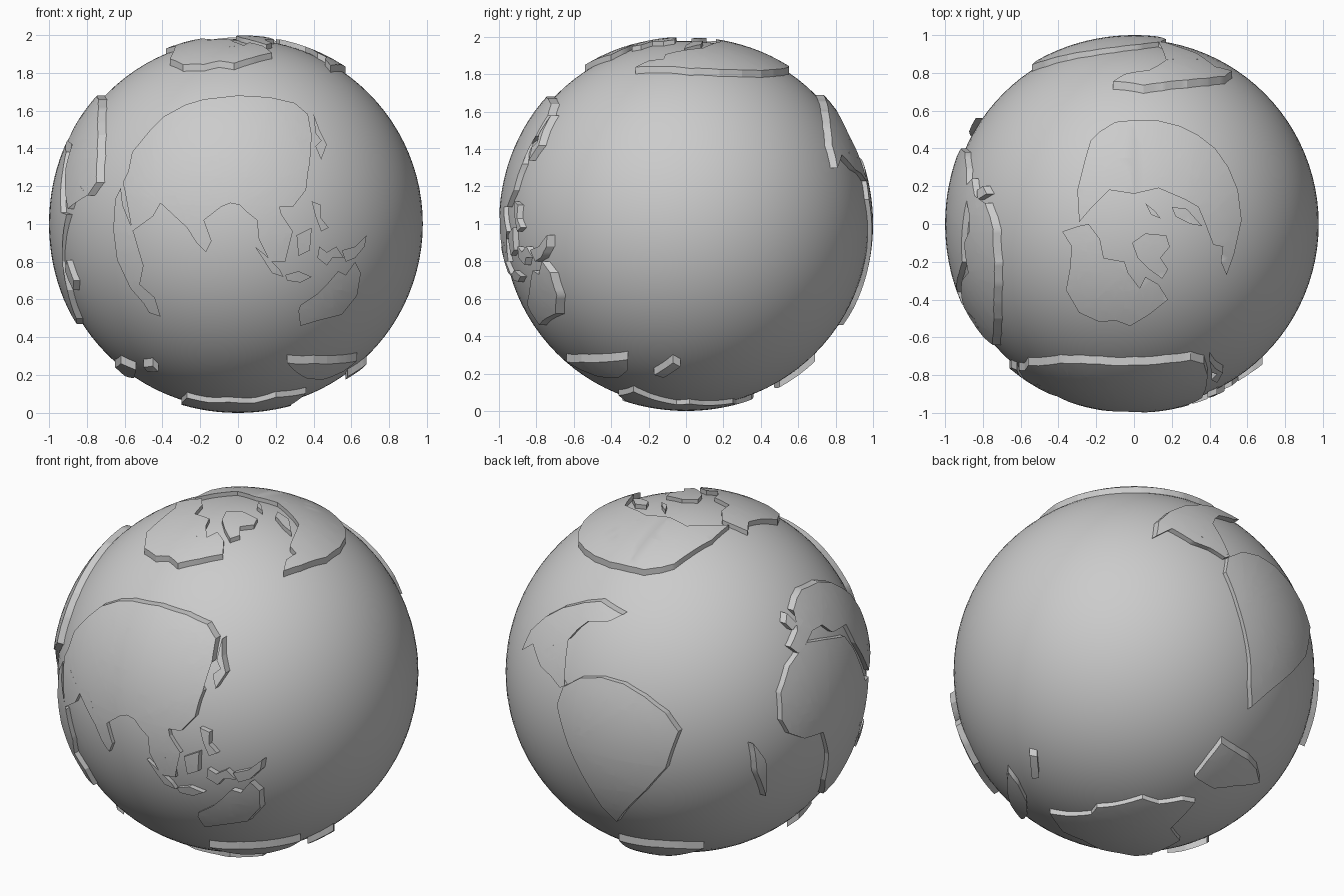
import bpy
import bmesh
import math
from mathutils import Vector

if "Cube" in bpy.data.objects:
    bpy.data.objects.remove(bpy.data.objects["Cube"], do_unlink=True)

OCEAN_RADIUS = 0.978
CENTRE = Vector((0, 0, 1))

# One plain grey for everything
grey = bpy.data.materials.new("plain_grey")
grey.use_nodes = True
grey.diffuse_color = (0.6, 0.6, 0.6, 1)
grey.node_tree.nodes["Principled BSDF"].inputs["Base Color"].default_value = (0.6, 0.6, 0.6, 1)

# Each side of the globe: across direction, up direction, outward direction
X, Y, Z = Vector((1, 0, 0)), Vector((0, 1, 0)), Vector((0, 0, 1))
FRONT, BACK, RIGHT = (X, Z, -Y), (X, Z, Y), (Y, Z, -X)
TOP, BOTTOM = (X, Y, Z), (X, Y, -Z)


def finish(obj):
    """Assign the material and shade smoothly with sharp edges kept."""
    obj.data.materials.append(grey)
    bpy.ops.object.select_all(action="DESELECT")
    obj.select_set(True)
    bpy.context.view_layer.objects.active = obj
    bpy.ops.object.shade_smooth_by_angle(angle=math.radians(30))


def land_height(across, up):
    """Height of the land surface above the plane through the centre."""
    rho = across * across + up * up
    return math.sqrt(OCEAN_RADIUS ** 2 - rho) + 0.022 + 0.045 * rho


def land(name, side, outline):
    """Raise a coastline, given in hundredths, straight out of one side."""
    across, up, out = side
    bm = bmesh.new()
    bm.faces.new([bm.verts.new((u / 100, v / 100, 0)) for u, v in outline])
    bmesh.ops.triangulate(bm, faces=bm.faces[:])
    # Slice into a grid so that the surface can curve
    for axis in (X, Y):
        for step in range(-15, 16):
            bmesh.ops.bisect_plane(bm, geom=bm.verts[:] + bm.edges[:] + bm.faces[:],
                                   plane_co=axis * step * 0.05, plane_no=axis)
    # Wrap onto the globe
    for vert in bm.verts:
        u, v = vert.co.x, vert.co.y
        vert.co = CENTRE + across * u + up * v + out * land_height(u, v)
    bm.normal_update()
    surface = bm.faces[:]
    # Coast walls drop below the ocean
    coast = [edge for edge in bm.edges if edge.is_boundary]
    walls = bmesh.ops.extrude_edge_only(bm, edges=coast)["geom"]
    for vert in walls:
        if isinstance(vert, bmesh.types.BMVert):
            vert.co -= out * 0.08
    bmesh.ops.recalc_face_normals(bm, faces=bm.faces[:])
    if sum(face.normal.dot(out) * face.calc_area() for face in surface) < 0:
        bmesh.ops.reverse_faces(bm, faces=bm.faces[:])
    mesh = bpy.data.meshes.new(name)
    bm.to_mesh(mesh)
    bm.free()
    obj = bpy.data.objects.new(name, mesh)
    bpy.context.collection.objects.link(obj)
    finish(obj)


# Ocean ball
bpy.ops.mesh.primitive_uv_sphere_add(segments=96, ring_count=48,
                                     radius=OCEAN_RADIUS, location=CENTRE)
ocean = bpy.context.object
ocean.name = "ocean"
finish(ocean)

# Front side: the large eastern continent and its islands
land("front_mainland", FRONT, [
    (0, 68), (-18, 66), (-28, 63), (-39, 57), (-47, 49), (-56, 38), (-58, 28), (-61, 22),
    (-60, 18), (-56, -4), (-45, 4), (-41, 11), (-48, 14), (-53, 20), (-44, 14),
    (-33, 15), (-29, 7), (-27, -2), (-22, -10), (-17, -15), (-14, -9), (-18, 2),
    (-9, 9), (-4, 11), (1, 10), (5, 6), (10, 2), (11, -8), (17, -20), (16, -9),
    (20, -8), (25, -20), (24, -8), (29, -4), (23, 5), (22, 9), (29, 9), (36, 18),
    (37, 27), (38, 32), (33, 38), (32, 43), (39, 47), (37, 58), (30, 64), (17, 67)])
land("front_southwest_land", FRONT, [
    (-62, 19), (-65, 13), (-66, -3), (-64, -19), (-57, -34), (-50, -42), (-47, -47),
    (-41, -49), (-44, -39), (-52, -32), (-50, -22), (-53, -12), (-55, -5), (-58, -6), (-61, 10)])
land("front_southeast_land", FRONT, [
    (32, -46), (33, -43), (42, -37), (47, -32), (53, -25), (57, -27), (62, -20),
    (65, -26), (63, -38), (55, -48), (43, -51), (33, -54)])
land("island_chain_north", FRONT, [
    (40, 58), (43, 50), (47, 42), (44, 34), (41, 41), (44, 44), (41, 48)])
land("island_chain_east", FRONT, [
    (39, 12), (44, 10), (44, 3), (48, -2), (44, -4), (41, 4)])
land("island_middle", FRONT, [(31, -6), (39, -2), (38, -14), (32, -17)])
land("island_long", FRONT, [(9, -12), (14, -16), (22, -24), (24, -28), (18, -26)])
land("island_oval", FRONT, [(25, -27), (32, -25), (39, -28), (33, -31), (26, -30)])
land("island_forked", FRONT, [
    (43, -12), (47, -15), (52, -12), (56, -18), (50, -18), (47, -22), (42, -18)])
land("island_large", FRONT, [(55, -14), (62, -12), (68, -6), (67, -12), (62, -18), (57, -20)])

# Right side of the model: western parts of the old world
land("right_northern_land", RIGHT, [
    (11, 62), (4, 66), (-3, 68), (-20, 66), (-32, 61), (-42, 54), (-50, 47), (-58, 36),
    (-64, 22), (-60, 15), (-50, 22), (-44, 8), (-30, 30), (-26, 42), (-10, 44),
    (-4, 50), (5, 50), (20, 42), (24, 47), (15, 53), (8, 56)])
land("right_southern_land", RIGHT, [
    (40, 11), (38, 26), (29, 38), (20, 43), (12, 46), (-2, 43), (-20, 38), (-26, 29),
    (-36, 6), (-43, 5), (-28, -20), (-27, -35), (-18, -50), (-8, -53), (0, -40),
    (5, -21), (12, -5), (26, -4), (36, 2)])
land("right_small_island", RIGHT, [(20, 58), (16, 62), (13, 56), (18, 54)])
land("right_long_island", RIGHT, [(-36, -35), (-33, -25), (-39, -19), (-41, -30)])
land("right_sliver", RIGHT, [(56, 1), (49, -11), (44, -35), (53, -17)])

# Back side: the two western continents
land("back_northern_land", BACK, [
    (52, 30), (48, 42), (39, 52), (28, 60), (15, 66), (5, 69), (-11, 66), (-5, 62),
    (8, 59), (13, 54), (17, 48), (27, 42), (34, 37), (27, 34), (22, 37), (20, 30),
    (13, 25), (16, 23), (24, 27), (33, 29), (43, 37)])
land("back_southern_land", BACK, [
    (3, 32), (-10, 35), (-23, 34), (-35, 29), (-47, 21), (-54, 11), (-48, -11), (-36, -27),
    (-21, -44), (-13, -54), (-7, -44), (-3, -33), (9, -7), (17, 13), (14, 24)])

# Top side: lands around the northern sea
land("top_back_land", TOP, [
    (-29, 1), (-30, 18), (-26, 34), (-23, 44), (-18, 49), (-10, 54), (0, 55), (12, 55),
    (24, 52), (34, 47), (43, 40), (50, 30), (55, 18), (57, 2), (53, -16), (49, -27),
    (46, -20), (47, -12), (42, -11), (37, 2), (34, 9), (27, 13), (13, 19), (0, 16),
    (-13, 18), (-23, 8)])
land("top_front_land", TOP, [
    (-29, -1), (-38, -4), (-33, -12), (-34, -24), (-36, -35), (-29, -47), (-18, -52),
    (-10, -51), (-2, -54), (8, -48), (18, -40), (13, -32), (6, -28), (3, -34), (-6, -36),
    (-10, -31), (-3, -26), (-5, -20), (-16, -18), (-18, -8), (-24, 0)])
land("top_middle_island", TOP, [
    (-1, -10), (6, -5), (17, -6), (19, -12), (14, -18), (18, -24), (15, -29), (8, -24), (2, -18)])
land("top_small_island", TOP, [(6, 11), (11, 7), (14, 3), (9, 5)])
land("top_long_island", TOP, [(20, 9), (28, 8), (36, -1), (30, 0), (22, 4)])

# Bottom side: the southern ice land and the tips around it
land("ice_land", BOTTOM, [
    (-27, -30), (-16, -30), (-5, -34), (9, -32), (20, -36), (36, -28), (31, -18),
    (26, -5), (28, 2), (23, 10), (15, 25), (5, 27), (-5, 35), (-13, 36), (-15, 13),
    (-30, 3), (-30, -15)])
land("bottom_front_land", BOTTOM, [
    (26, -64), (40, -56), (47, -50), (53, -44), (58, -38), (63, -31), (56, -31),
    (46, -36), (36, -47), (30, -57)])
land("bottom_back_land", BOTTOM, [
    (-1, 50), (-2, 60), (-4, 69), (-15, 67), (-27, 64), (-37, 59), (-47, 50), (-30, 50), (-17, 47)])
land("bottom_small_island", BOTTOM, [(58, -17), (68, -7), (66, -3), (57, -12)])
land("bottom_right_land", BOTTOM, [(-65, -14), (-62, -30), (-54, -36), (-55, -22), (-60, -10)])
land("bottom_right_island", BOTTOM, [(-50, -44), (-45, -50), (-42, -48), (-48, -42)])
